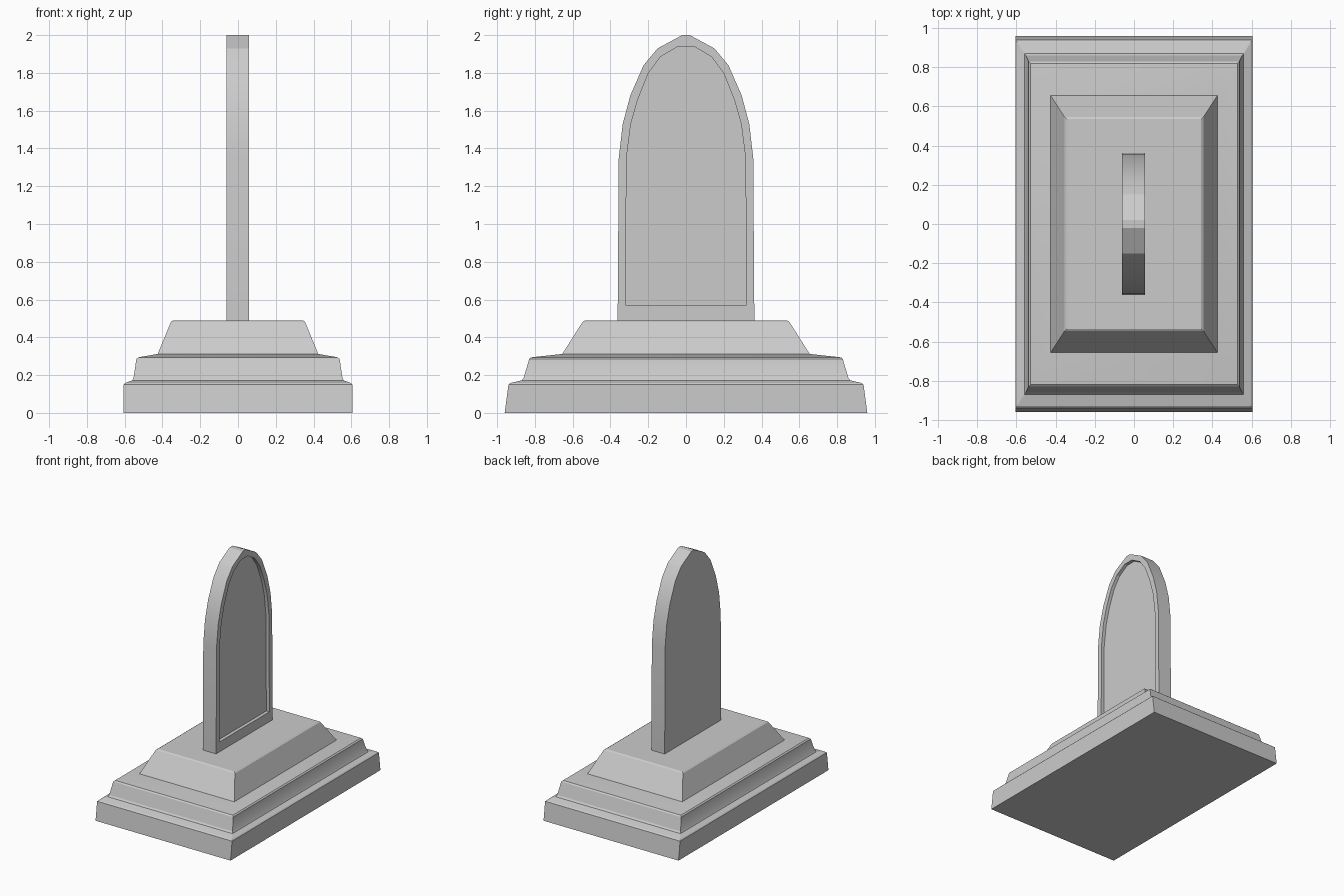
import bpy, bmesh, math

if "Cube" in bpy.data.objects:
    bpy.data.objects.remove(bpy.data.objects["Cube"])


def finish(name, bm):
    bmesh.ops.recalc_face_normals(bm, faces=bm.faces)
    mesh = bpy.data.meshes.new(name)
    bm.to_mesh(mesh)
    bm.free()
    obj = bpy.data.objects.new(name, mesh)
    bpy.context.collection.objects.link(obj)
    bpy.ops.object.select_all(action='DESELECT')
    obj.select_set(True)
    bpy.context.view_layer.objects.active = obj
    bpy.ops.object.shade_smooth_by_angle(angle=math.radians(20))
    return obj


def loft(name, loops):
    # bridge successive closed loops and cap both ends
    bm = bmesh.new()
    rings = [[bm.verts.new(p) for p in loop] for loop in loops]
    for a, b in zip(rings, rings[1:]):
        n = len(a)
        for i in range(n):
            j = (i + 1) % n
            bm.faces.new((a[i], a[j], b[j], b[i]))
    bm.faces.new(rings[0])
    bm.faces.new(rings[-1])
    return finish(name, bm)


def rect(hx, hy, z):
    return [(-hx, -hy, z), (hx, -hy, z), (hx, hy, z), (-hx, hy, z)]


def arch(half, x):
    # mirror a half outline (y, z) across y = 0
    return ([(x, y, z) for y, z in half] +
            [(x, -y, z) for y, z in reversed(half)])


# Stepped plinth: half width, half depth, height
steps = [(0.605, 0.96, 0), (0.605, 0.94, 0.15), (0.597, 0.93, 0.158),
         (0.56, 0.87, 0.172), (0.553, 0.86, 0.185), (0.538, 0.83, 0.285),
         (0.528, 0.82, 0.294), (0.425, 0.655, 0.312),
         (0.355, 0.547, 0.482), (0.343, 0.535, 0.49)]
loft("stepped_base", [rect(*s) for s in steps])

# Arched slab with a shallow recessed panel on the +x face
outer = [(0.362, 0.48), (0.356, 1.35), (0.335, 1.53), (0.295, 1.68),
         (0.225, 1.84), (0.15, 1.93), (0.025, 1.998)]
inner = [(0.32, 0.57), (0.315, 1.35), (0.292, 1.53), (0.255, 1.66),
         (0.198, 1.80), (0.135, 1.885), (0.042, 1.94)]
outer[-1] = (0.02, 2.0)
loft("arched_slab", [arch(outer, -0.062), arch(outer, 0.057),
                     arch(inner, 0.057), arch(inner, 0.03)])
